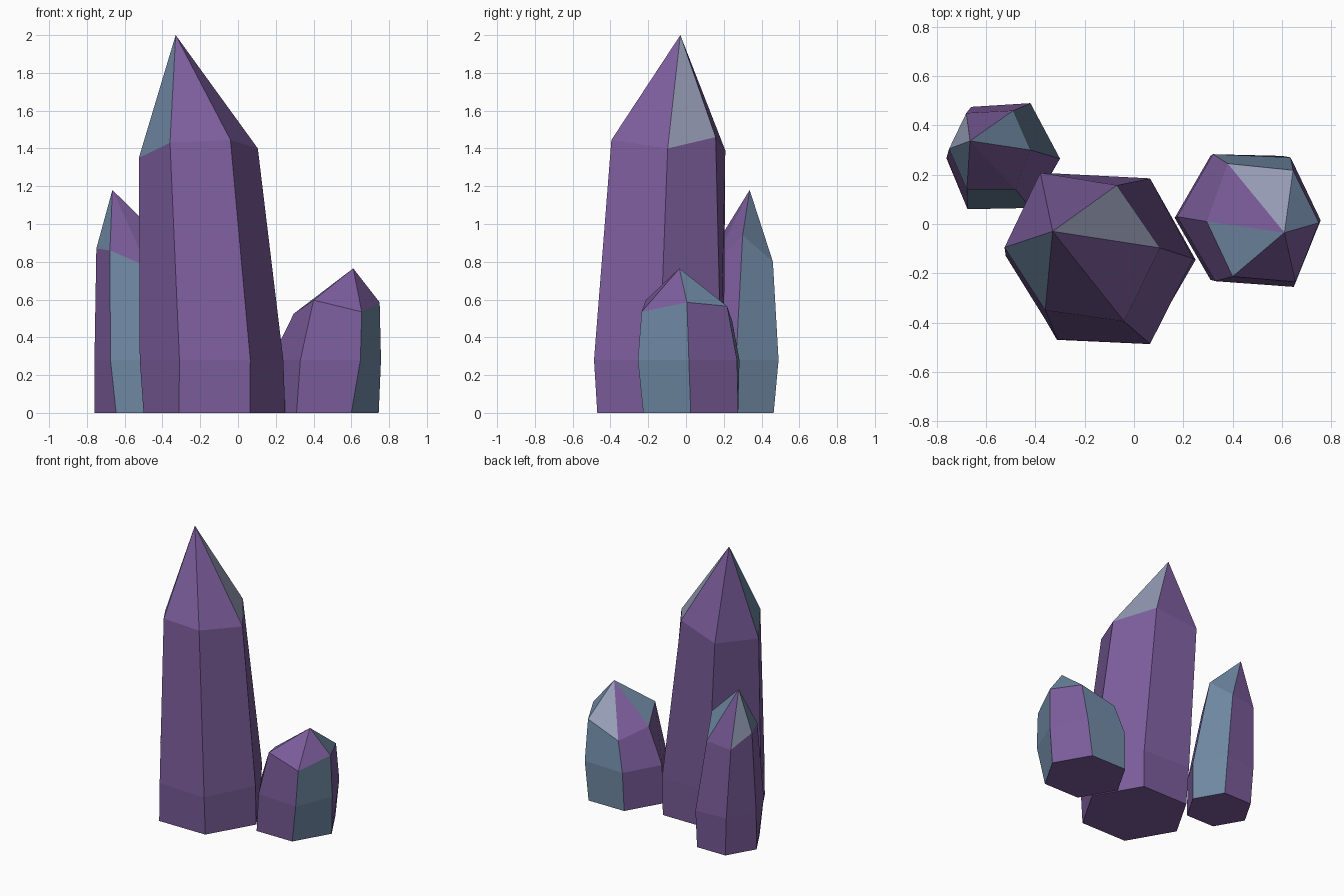
import bpy, bmesh
from math import cos, sin, pi

if "Cube" in bpy.data.objects:
    bpy.data.objects.remove(bpy.data.objects["Cube"])


def material(name, rgb):
    m = bpy.data.materials.new(name)
    m.diffuse_color = (*rgb, 1)
    m.use_nodes = True
    m.node_tree.nodes["Principled BSDF"].inputs["Base Color"].default_value = m.diffuse_color
    return m


MATS = [material("purple", (0.20, 0.11, 0.33)),
        material("blue_teal", (0.16, 0.25, 0.37)),
        material("pale_lavender", (0.30, 0.33, 0.46))]


def crystal(name, centre, radius, belly, shoulder, apex, sides, roofs):
    """Six-sided crystal: regular foot, belly ring at z 0.28, uneven shoulder, point.
    Rings run counter-clockwise from +x; sides/roofs give a material per face."""
    foot = [(centre[0] + radius * cos(i * pi / 3),
             centre[1] + radius * sin(i * pi / 3), 0) for i in range(6)]
    bm = bmesh.new()
    rings = [[bm.verts.new(p) for p in ring]
             for ring in (foot, [(x, y, 0.28) for x, y in belly], shoulder)]
    tip = bm.verts.new(apex)
    bm.faces.new(rings[0][::-1])
    for i in range(6):
        j = (i + 1) % 6
        for low, high in zip(rings, rings[1:]):
            f = bm.faces.new((low[i], low[j], high[j], high[i]))
            f.material_index = int(sides[i])
        f = bm.faces.new((rings[2][i], rings[2][j], tip))
        f.material_index = int(roofs[i])
    mesh = bpy.data.meshes.new(name)
    bm.to_mesh(mesh)
    bm.free()
    for m in MATS:
        mesh.materials.append(m)
    bpy.context.collection.objects.link(bpy.data.objects.new(name, mesh))


# Tall central crystal
crystal("tall_crystal", (-0.125, -0.145), 0.375,
        [(.24, -.14), (.065, .185), (-.32, .2), (-.52, -.13), (-.31, -.468), (.065, -.487)],
        [(.105, -.097, 1.40), (-.07, .157, 1.46), (-.38, .208, 1.39),
         (-.525, -.095, 1.35), (-.36, -.35, 1.43), (-.04, -.395, 1.445)],
        (-.33, -.03, 2.0), "000000", "200100")

# Slim crystal at back left
crystal("back_crystal", (-0.53, 0.265), 0.23,
        [(-.30, .265), (-.42, .49), (-.66, .475), (-.76, .27), (-.675, .06), (-.42, .065)],
        [(-.42, .30, .94), (-.49, .46, .80), (-.68, .45, .78),
         (-.75, .305, .87), (-.678, .14, .86), (-.48, .14, .775)],
        (-.665, .337, 1.18), "100010", "102100")

# Short crystal at right
crystal("short_crystal", (0.455, 0.025), 0.29,
        [(.757, .015), (.635, .27), (.32, .283), (.175, .03), (.33, -.232), (.648, -.255)],
        [(.75, .005, .585), (.645, .218, .565), (.38, .245, .485),
         (.295, .01, .525), (.40, -.213, .597), (.655, -.235, .535)],
        (.61, -.035, .765), "010001", "120100")
